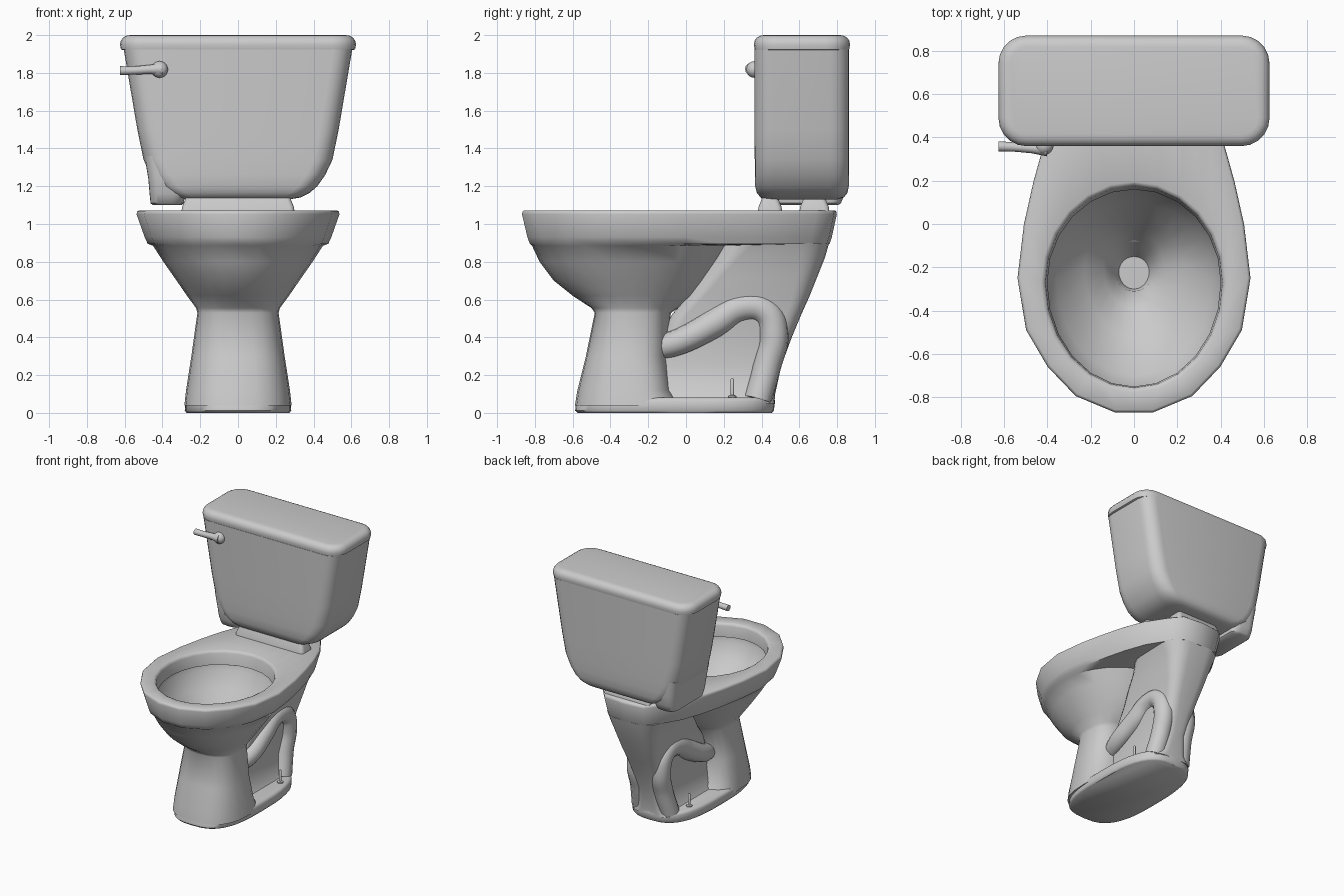
import bpy, bmesh
from math import sin, cos, pi, radians, copysign

if "Cube" in bpy.data.objects:
    bpy.data.objects.remove(bpy.data.objects["Cube"])


def loft(name, rings, angle=40):
    """Skin a stack of equal-length rings and cap both ends."""
    bm = bmesh.new()
    vs = [[bm.verts.new(p) for p in r] for r in rings]
    n = len(rings[0])
    for a, b in zip(vs, vs[1:]):
        for i in range(n):
            j = (i + 1) % n
            bm.faces.new((a[i], a[j], b[j], b[i]))
    bm.faces.new(vs[0])
    bm.faces.new(vs[-1])
    bmesh.ops.recalc_face_normals(bm, faces=bm.faces)
    return finish(name, bm, angle)


def finish(name, bm, angle=40):
    me = bpy.data.meshes.new(name)
    bm.to_mesh(me)
    bm.free()
    return smooth(name, me, angle)


def smooth(name, me, angle=40):
    ob = bpy.data.objects.new(name, me)
    bpy.context.collection.objects.link(ob)
    bpy.ops.object.select_all(action='DESELECT')
    ob.select_set(True)
    bpy.context.view_layer.objects.active = ob
    bpy.ops.object.shade_smooth_by_angle(angle=radians(angle))
    return ob


def egg(z, front, back, hw, yc, n=2.0, count=24):
    """Superellipse ring with separate front and back lengths, starting at the front."""
    pts = []
    for k in range(count):
        a = -pi / 2 + 2 * pi * k / count
        c, s = cos(a), sin(a)
        x = hw * copysign(abs(c) ** (2 / n), c)
        y = yc + ((back - yc) if s > 0 else (yc - front)) * copysign(abs(s) ** (2 / n), s)
        pts.append((x, y, z))
    return pts


def rrect(z, x0, x1, y0, y1, r, seg=5):
    """Rounded rectangle ring."""
    pts = []
    for q, (cx, cy) in enumerate([(x1 - r, y1 - r), (x0 + r, y1 - r), (x0 + r, y0 + r), (x1 - r, y0 + r)]):
        for i in range(seg + 1):
            a = pi / 2 * (q + i / seg)
            pts.append((cx + r * cos(a), cy + r * sin(a), z))
    return pts


def tube(name, pts, radius, taper=None):
    cu = bpy.data.curves.new(name, 'CURVE')
    cu.dimensions = '3D'
    cu.bevel_depth = radius
    cu.bevel_resolution = 4
    cu.use_fill_caps = True
    sp = cu.splines.new('BEZIER')
    sp.resolution_u = 6
    sp.bezier_points.add(len(pts) - 1)
    for i, (b, p) in enumerate(zip(sp.bezier_points, pts)):
        b.co = p
        b.handle_left_type = b.handle_right_type = 'AUTO'
        b.radius = taper[i] if taper else 1
    tmp = bpy.data.objects.new(name + "_path", cu)
    bpy.context.collection.objects.link(tmp)
    dg = bpy.context.evaluated_depsgraph_get()
    me = bpy.data.meshes.new_from_object(tmp.evaluated_get(dg))
    bpy.data.objects.remove(tmp)
    return smooth(name, me)


# Bowl: drain, interior, rim, outside, neck and front column in one skin
half = [(0, -.87), (.09, -.87), (.27, -.795), (.40, -.66), (.50, -.49), (.54, -.25), (.51, 0),
        (.465, .2), (.42, .36), (.355, .53), (.25, .69), (.17, .785), (0, .80)]
outline = half + [(-x, y) for x, y in half[-2:0:-1]]


def rim(z, sx, sy):
    return [(x * sx, y * sy, z) for x, y in outline]


loft("bowl", [
    egg(.42, -.30, -.15, .07, -.22),
    egg(.50, -.31, -.10, .10, -.2),
    egg(.58, -.39, -.04, .14, -.2),
    egg(.66, -.52, .0, .23, -.2),
    egg(.80, -.70, .10, .36, -.25),
    egg(.92, -.77, .17, .42, -.27),
    egg(.955, -.775, .18, .425, -.27),
    egg(.965, -.75, .16, .40, -.27),
    egg(1.05, -.755, .175, .408, -.27),
    egg(1.066, -.762, .182, .415, -.27),
    egg(1.072, -.775, .195, .428, -.27),
    rim(1.072, .97, .985),
    rim(1.066, .988, .994),
    rim(1.052, .995, .998),
    rim(.93, .915, .965),
    rim(.895, .885, .95),
    egg(.885, -.815, .23, .45, -.27),
    egg(.80, -.775, .18, .395, -.27),
    egg(.70, -.70, .12, .325, -.28),
    egg(.62, -.60, .05, .27, -.28),
    egg(.555, -.50, -.04, .222, -.28, 2.3),
    egg(.53, -.483, -.08, .215, -.28, 2.5),
    egg(.30, -.53, -.10, .247, -.28, 2.6),
    egg(.12, -.575, -.08, .275, -.26, 2.6),
    egg(.04, -.588, -.02, .284, -.25, 2.6),
], 50)

# Foot plate
loft("foot", [
    egg(0, -.575, .455, .272, -.08, 2.9, 40),
    egg(.012, -.587, .465, .282, -.08, 2.9, 40),
    egg(.062, -.582, .472, .28, -.08, 2.9, 40),
    egg(.076, -.572, .468, .273, -.08, 2.9, 40),
    egg(.082, -.55, .455, .255, -.08, 2.9, 40),
], 50)

# Rear web that widens up to carry the shelf
loft("rear_web", [rrect(z, -w, w, f, b, r) for z, w, f, b, r in [
    (.05, .18, -.2, .468, .09),
    (.10, .135, -.2, .472, .08),
    (.25, .11, -.18, .505, .08),
    (.40, .12, -.135, .56, .08),
    (.52, .135, -.075, .61, .08),
    (.62, .155, .01, .655, .09),
    (.72, .18, .075, .695, .11),
    (.82, .205, .15, .735, .13),
    (.90, .24, .20, .758, .16)]], 60)

# Trapway bulge and floor bolt on each side
for s, side in ((1, "right"), (-1, "left")):
    tube("trapway_" + side, [(s * x, y, z) for x, y, z in [
        (.08, -.18, .335), (.12, -.03, .38), (.11, .15, .475), (.10, .30, .56),
        (.10, .42, .54), (.10, .465, .42), (.10, .43, .25), (.12, .38, .07)]], .078,
        [.8, .9, 1, 1, 1, 1, .95, .95])
    loft("floor_bolt_" + side, [
        [(p[0] + s * .2, p[1] + .245, p[2]) for p in egg(z, -r, r, r, 0, 2, 12)]
        for z, r in ((.07, .022), (.09, .022), (.095, .009), (.178, .009), (.183, .005))])

# Tank
loft("tank", [rrect(z, -w, w, y0, y1, r) for z, w, y0, y1, r in [
    (1.13, .27, .42, .80, .07),
    (1.14, .33, .395, .835, .09),
    (1.165, .38, .375, .855, .10),
    (1.20, .42, .366, .862, .10),
    (1.26, .462, .364, .864, .10),
    (1.34, .50, .364, .864, .10),
    (1.50, .533, .363, .864, .10),
    (1.925, .605, .362, .864, .10)]], 50)

# Tank lid
loft("tank_lid", [rrect(z, -.626 + d, .626 - d, .358 + d, .870 - d, .13 - d) for z, d in [
    (1.922, .012), (1.925, .006), (1.95, .001), (1.972, .006), (1.988, .018), (1.997, .036), (2.0, .055)]], 50)

# Valve housing under the tank
loft("valve_housing", [rrect(z, x0, x1, .41 - d, .82 + d, .06) for z, x0, x1, d in [
    (1.10, -.45, -.30, -.015), (1.11, -.463, -.287, 0), (1.16, -.468, -.28, .02),
    (1.24, -.475, -.28, .03), (1.36, -.495, -.28, .035)]])

# Pads between tank and bowl
for name, w, y0, y1, top in (("front_pad", .30, .38, .51, 1.15), ("rear_pad", .20, .60, .76, 1.14)):
    loft(name, [rrect(z, -w + d, w - d, y0 + d, y1 - d, .025)
                for z, d in ((1.06, 0), (1.09, .004), (1.125, .018), (top, .025))])

# Flush lever
bm = bmesh.new()
bmesh.ops.create_uvsphere(bm, u_segments=20, v_segments=12, radius=.044)
bmesh.ops.translate(bm, verts=bm.verts, vec=(-.415, .362, 1.818))
finish("lever_knob", bm)
tube("lever_arm", [(-.40, .345, 1.82), (-.47, .35, 1.818), (-.55, .355, 1.813), (-.625, .358, 1.812)],
     .03, [1.1, .8, .72, .78])
